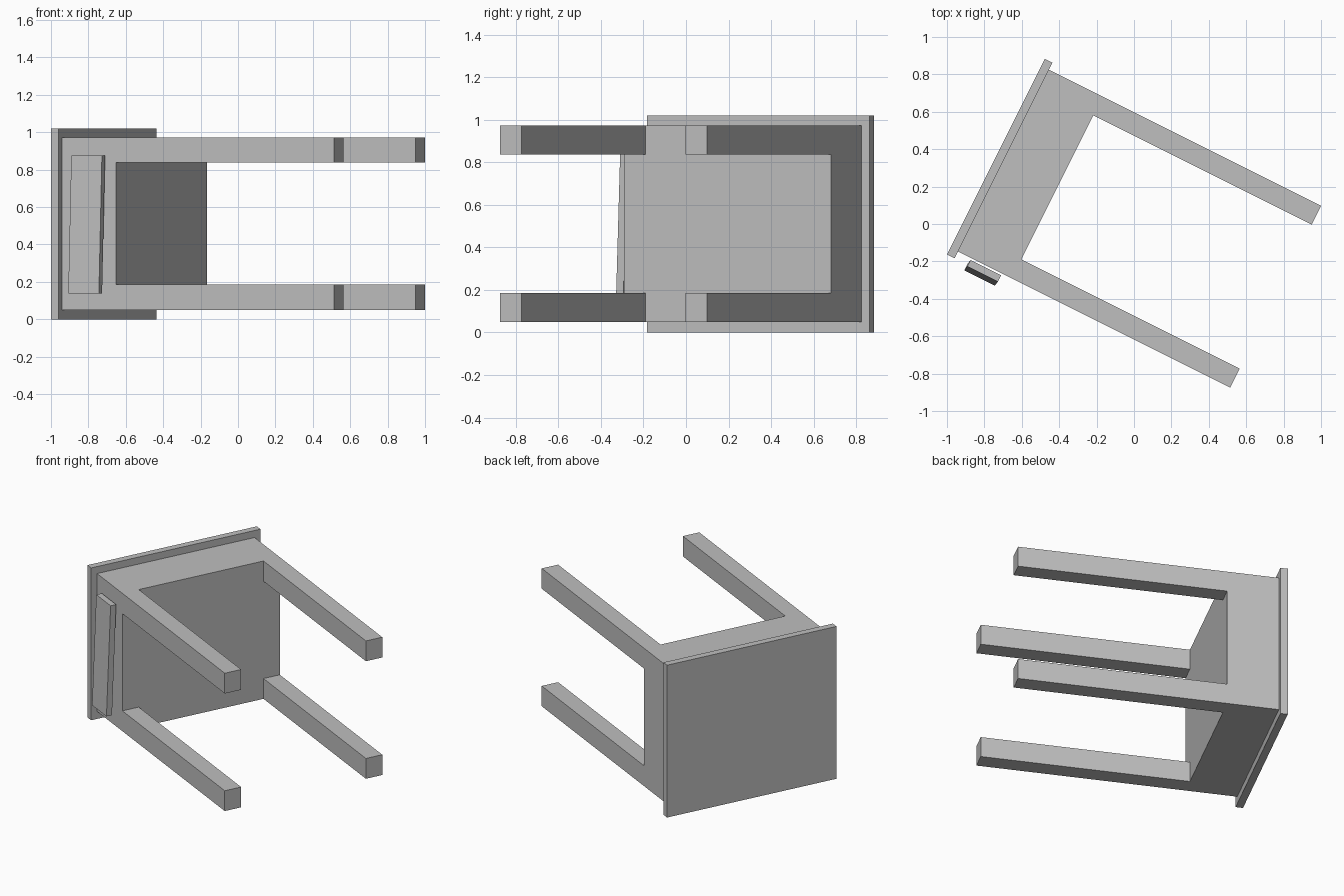
import bpy, bmesh, math
from mathutils import Matrix, Vector

if "Cube" in bpy.data.objects:
    bpy.data.objects.remove(bpy.data.objects["Cube"])

# Tipped-over table: local x runs along the legs, local y across the tabletop
FRAME = Matrix.Translation((-0.941, -0.147, 0)) @ Matrix.Rotation(-math.atan(0.5), 4, 'Z')

grey = bpy.data.materials.new("plain_grey")
grey.diffuse_color = (0.52, 0.52, 0.52, 1)
grey.use_nodes = True
grey.node_tree.nodes["Principled BSDF"].inputs["Base Color"].default_value = grey.diffuse_color


def box(name, x, y, z, lean=(0, 0)):
    """Box between limits; lean shifts the lower face in local x and y."""
    bm = bmesh.new()
    bmesh.ops.create_cube(bm, size=1)
    for v in bm.verts:
        low = v.co.z < 0
        p = Vector((x[v.co.x > 0], y[v.co.y > 0], z[v.co.z > 0]))
        if low:
            p += Vector((lean[0], lean[1], 0))
        v.co = FRAME @ p
    bmesh.ops.recalc_face_normals(bm, faces=bm.faces)
    mesh = bpy.data.meshes.new(name)
    bm.to_mesh(mesh)
    bm.free()
    mesh.materials.append(grey)
    ob = bpy.data.objects.new(name, mesh)
    bpy.context.collection.objects.link(ob)
    return ob


WIDTH, DEPTH, LEG_END = 1.087, 0.322, 1.627

# Tabletop standing on edge
box("tabletop", (-0.046, 0), (-0.041, WIDTH + 0.041), (0, 1.02))

# Solid apron block under the tabletop
box("apron", (0, DEPTH), (0, WIDTH), (0.05, 0.973))

# Four legs at the corners of the apron
for level, z in (("lower", (0.05, 0.186)), ("upper", (0.837, 0.973))):
    for side, y in (("front", (0, 0.113)), ("back", (WIDTH - 0.113, WIDTH))):
        box(f"{level}_{side}_leg", (DEPTH, LEG_END), y, z)

# Loose drawer front, leaning slightly outward at the bottom
box("drawer_front", (0.08, 0.263), (-0.049, -0.011), (0.139, 0.876), lean=(-0.005, -0.026))
